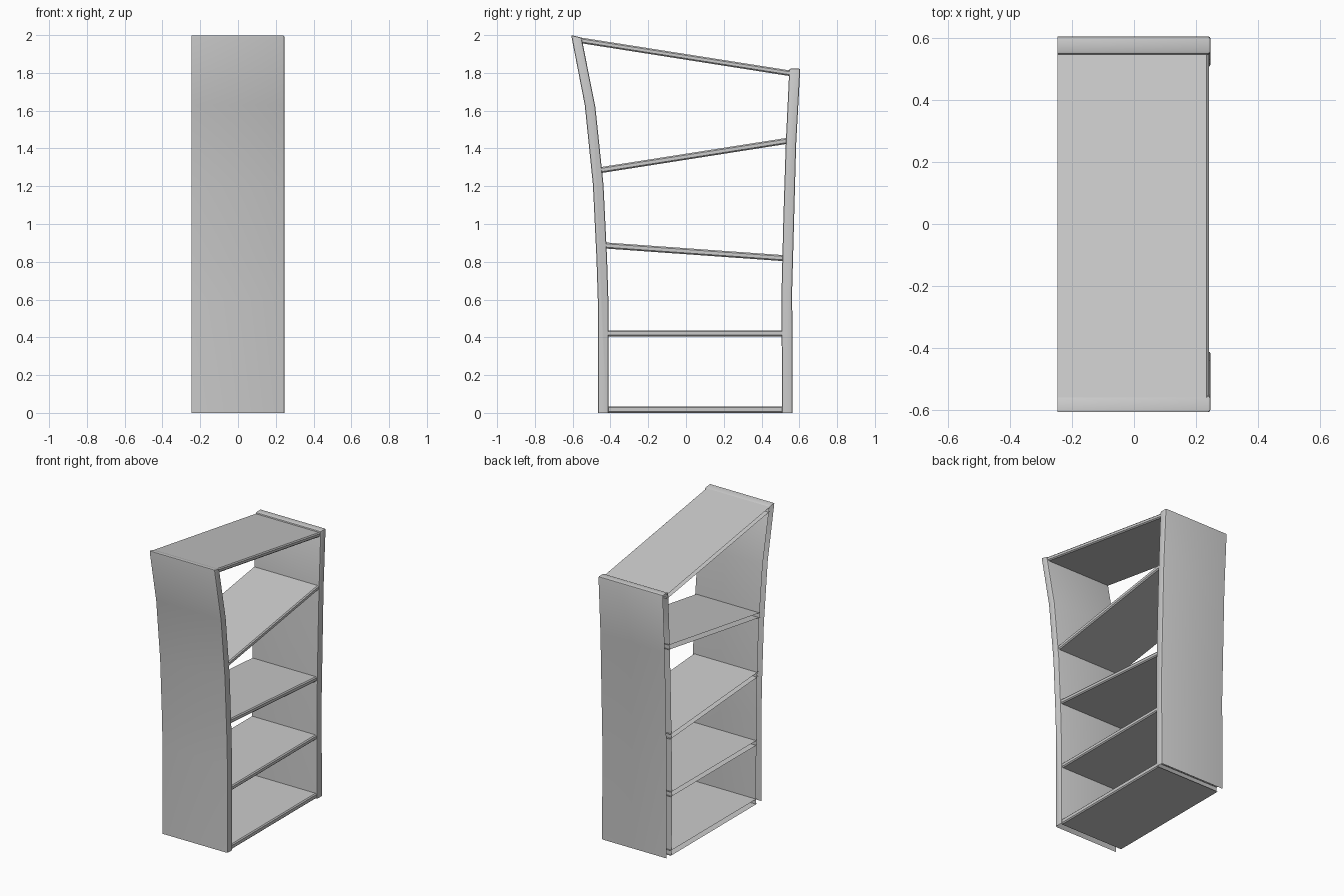
import bpy, bmesh, math

if "Cube" in bpy.data.objects:
    bpy.data.objects.remove(bpy.data.objects["Cube"])

BACK, FRONT = -0.247, 0.247


def board(name, profile, front, open_sides, bevel, segments):
    """Extrude a (y, z) outline along x; the back and the listed sides stay open."""
    bm = bmesh.new()
    b = [bm.verts.new((BACK, y, z)) for y, z in profile]
    f = [bm.verts.new((front, y, z)) for y, z in profile]
    n = len(profile)
    bm.faces.new(f)
    for i in range(n):
        if i not in open_sides:
            j = (i + 1) % n
            bm.faces.new((b[i], b[j], f[j], f[i]))
    bmesh.ops.recalc_face_normals(bm, faces=bm.faces[:])
    # Soften the front rim and, where the end is closed, the end corners
    edges = [e for e in bm.edges if len(e.link_faces) == 2
             and e.calc_face_angle(0) > math.radians(40)]
    bmesh.ops.bevel(bm, geom=edges, offset=bevel, segments=segments,
                    profile=0.5, affect='EDGES', clamp_overlap=True)
    # Outward normals: the front faces must look toward +x
    bm.normal_update()
    if max(bm.faces, key=lambda p: p.calc_center_median().x).normal.x < 0:
        bmesh.ops.reverse_faces(bm, faces=bm.faces[:])
    mesh = bpy.data.meshes.new(name)
    bm.to_mesh(mesh)
    bm.free()
    ob = bpy.data.objects.new(name, mesh)
    bpy.context.collection.objects.link(ob)
    bpy.ops.object.select_all(action='DESELECT')
    ob.select_set(True)
    bpy.context.view_layer.objects.active = ob
    bpy.ops.object.shade_smooth_by_angle(angle=math.radians(30))
    return ob


def side_panel(name, outer, inner):
    # Outline runs up the outside and down the inside; the foot is open
    profile = outer + inner[::-1]
    board(name, profile, FRONT, {len(profile) - 1}, 0.009, 2)


# Curved side panels
side_panel("left_side_panel",
           [(-0.467, 0), (-0.467, 0.6), (-0.474, 0.82), (-0.493, 1.21),
            (-0.536, 1.63), (-0.608, 2.0)],
           [(-0.410, 0), (-0.411, 0.6), (-0.418, 0.82), (-0.437, 1.21),
            (-0.480, 1.62), (-0.553, 1.987)])
side_panel("right_side_panel",
           [(0.565, 0), (0.562, 0.65), (0.573, 1.05), (0.583, 1.42), (0.605, 1.823)],
           [(0.508, 0), (0.506, 0.65), (0.516, 1.05), (0.528, 1.42), (0.547, 1.823)])


# Shelves: left end (y, top z), right end (y, top z), thickness
shelves = {
    "bottom_shelf": ((-0.420, 0.035), (0.518, 0.035), 0.035),
    "lower_shelf": ((-0.425, 0.437), (0.518, 0.437), 0.032),
    "middle_shelf": ((-0.438, 0.903), (0.522, 0.835), 0.032),
    "upper_shelf": ((-0.460, 1.300), (0.540, 1.457), 0.032),
    "top_board": ((-0.562, 1.988), (0.557, 1.812), 0.030),
}
for name, ((y0, z0), (y1, z1), t) in shelves.items():
    board(name, [(y0, z0), (y1, z1), (y1, z1 - t), (y0, z0 - t)],
          0.241, {1, 3}, 0.007, 1)
